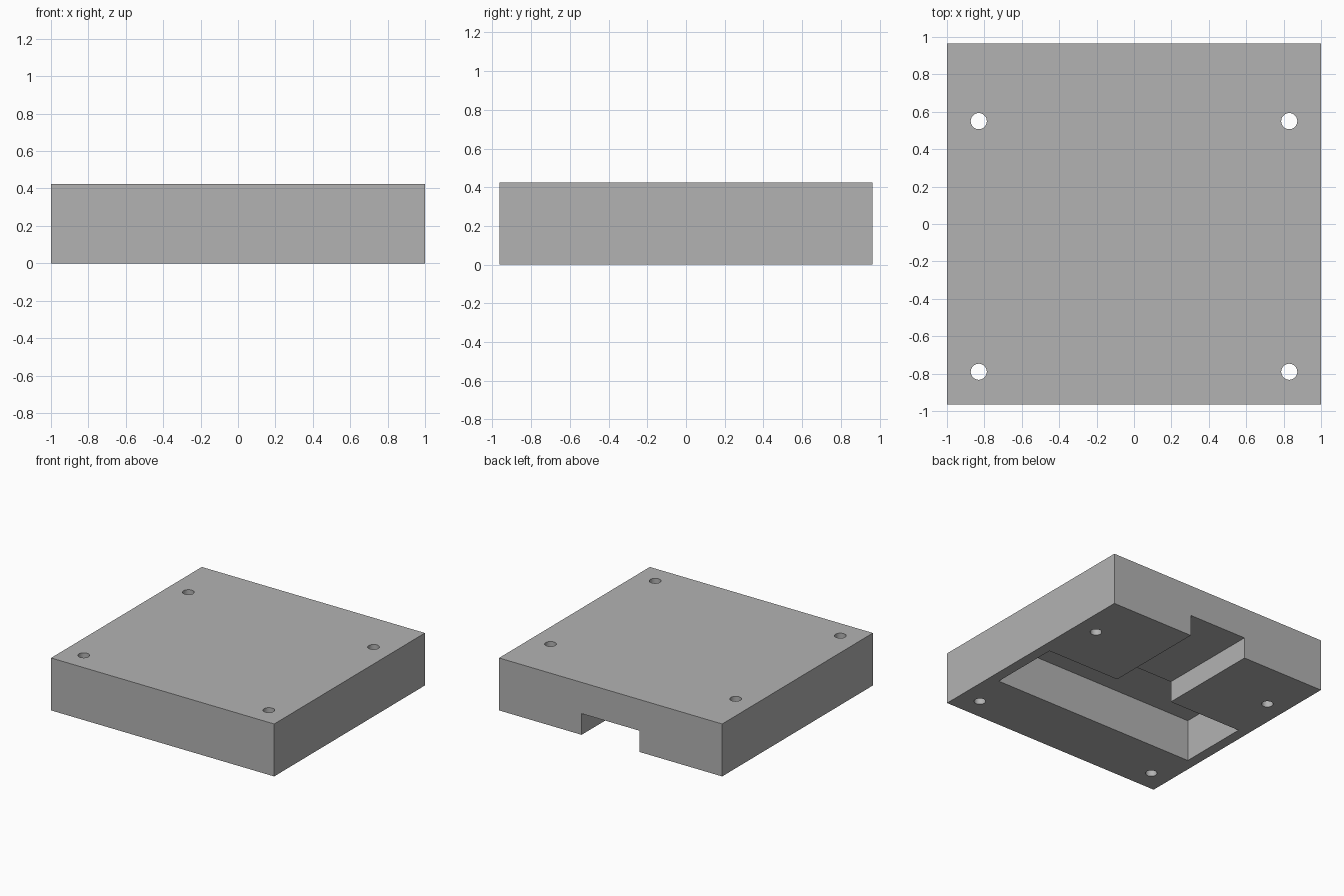
import bpy

default = bpy.data.objects.get("Cube")
if default:
    bpy.data.objects.remove(default, do_unlink=True)

WIDTH, DEPTH, HEIGHT = 2.0, 1.93, 0.425

grey = bpy.data.materials.new("plain grey")
grey.use_nodes = True
colour = (0.45, 0.45, 0.45, 1)
grey.diffuse_color = colour
grey.node_tree.nodes["Principled BSDF"].inputs["Base Color"].default_value = colour


def box(name, x0, x1, y0, y1, z0, z1):
    """Axis-aligned box between the given limits."""
    bpy.ops.mesh.primitive_cube_add(
        size=1, location=((x0 + x1) / 2, (y0 + y1) / 2, (z0 + z1) / 2))
    obj = bpy.context.object
    obj.name = name
    obj.scale = (x1 - x0, y1 - y0, z1 - z0)
    bpy.ops.object.transform_apply(location=False, rotation=False, scale=True)
    obj.data.materials.append(grey)
    return obj


# Solid block
housing = box("housing", -WIDTH / 2, WIDTH / 2, -DEPTH / 2, DEPTH / 2, 0, HEIGHT)

# Deep pocket underneath, and a shallower channel from it out through the back
cutters = [
    box("pocket_cutter", -0.915, 0.915, -0.47, 0.115, -0.1, 0.34),
    box("channel_cutter", -0.26, 0.26, 0, DEPTH, -0.1, 0.172),
]

# Four screw holes through the full height
for x in (-0.83, 0.83):
    for y in (-0.79, 0.55):
        bpy.ops.mesh.primitive_cylinder_add(
            vertices=48, radius=0.043, depth=1, location=(x, y, HEIGHT / 2))
        hole = bpy.context.object
        hole.name = "screw_hole_cutter"
        hole.data.materials.append(grey)
        cutters.append(hole)

# Cut everything out of the block, then drop the cutters
bpy.context.view_layer.objects.active = housing
for cutter in cutters:
    cut = housing.modifiers.new(cutter.name, "BOOLEAN")
    cut.operation = "DIFFERENCE"
    cut.solver = "EXACT"
    cut.object = cutter
    bpy.ops.object.modifier_apply(modifier=cut.name)
    bpy.data.objects.remove(cutter, do_unlink=True)

# Smooth hole walls, sharp edges elsewhere
bpy.ops.object.select_all(action="DESELECT")
housing.select_set(True)
bpy.ops.object.shade_smooth_by_angle()
